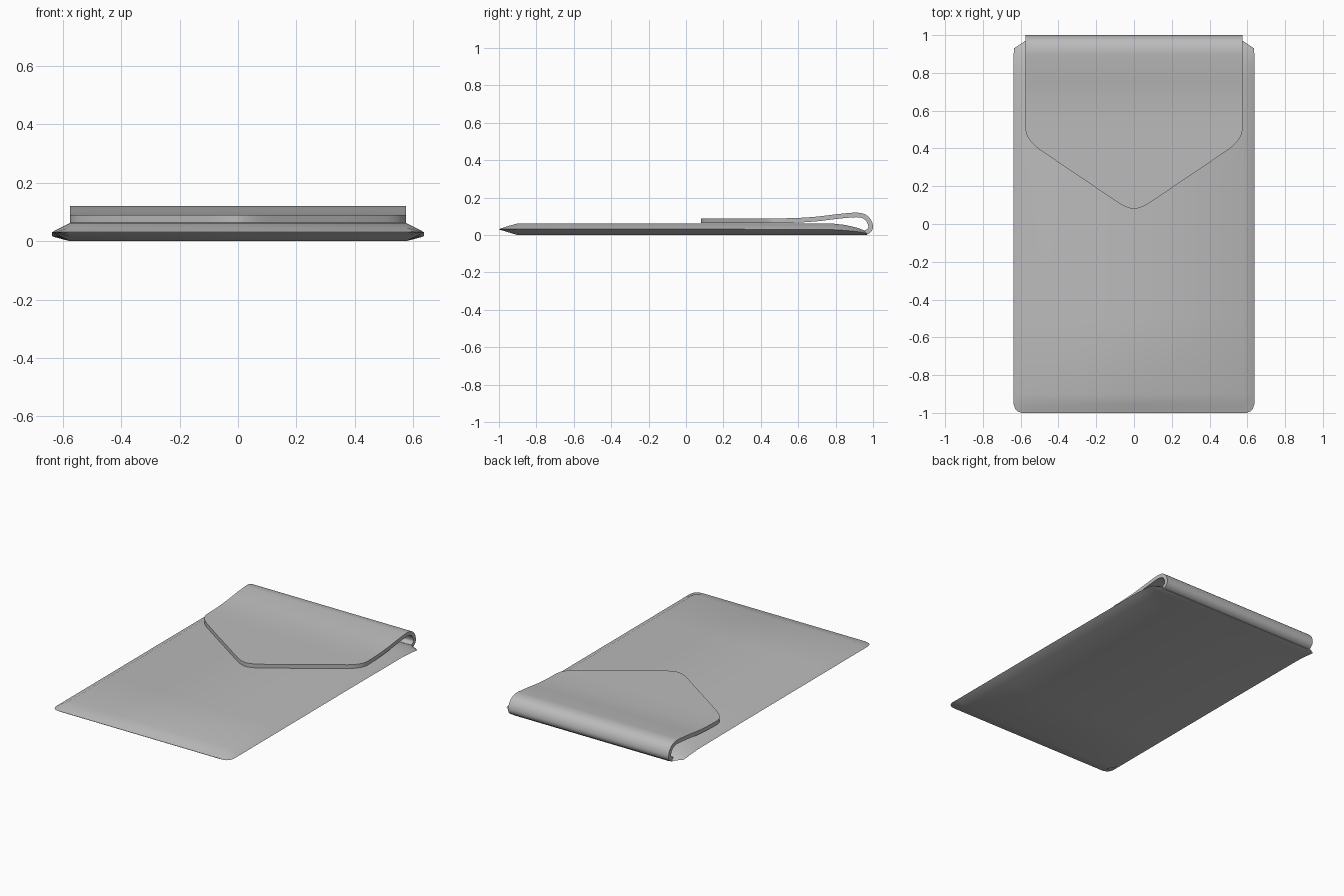
import bpy, math
from mathutils import Vector

if "Cube" in bpy.data.objects:
    bpy.data.objects.remove(bpy.data.objects["Cube"])

grey = bpy.data.materials.new("plain_grey")
grey.diffuse_color = (0.5, 0.5, 0.5, 1)
grey.use_nodes = True
grey.node_tree.nodes["Principled BSDF"].inputs["Base Color"].default_value = grey.diffuse_color


def loft(name, rings):
    """Skin closed rings of equal length and cap both ends."""
    n = len(rings[0])
    verts = [p for r in rings for p in r]
    faces = [(i * n + k, i * n + (k + 1) % n, (i + 1) * n + (k + 1) % n, (i + 1) * n + k)
             for i in range(len(rings) - 1) for k in range(n)]
    faces += [tuple(range(n))[::-1], tuple(range(len(verts) - n, len(verts)))]
    me = bpy.data.meshes.new(name)
    me.from_pydata(verts, [], faces)
    me.validate()
    ob = bpy.data.objects.new(name, me)
    bpy.context.collection.objects.link(ob)
    me.materials.append(grey)
    # consistent outward normals, then smooth shading with sharp edges
    bpy.ops.object.select_all(action='DESELECT')
    bpy.context.view_layer.objects.active = ob
    ob.select_set(True)
    bpy.ops.object.mode_set(mode='EDIT')
    bpy.ops.mesh.select_all(action='SELECT')
    bpy.ops.mesh.remove_doubles(threshold=0.0001)
    bpy.ops.mesh.normals_make_consistent(inside=False)
    bpy.ops.object.mode_set(mode='OBJECT')
    bpy.ops.object.shade_smooth_by_angle(angle=math.radians(32))
    return ob


def smooth_path(pts, steps=4):
    """Catmull-Rom curve through the points."""
    p = [Vector(q) for q in pts]
    p = [2 * p[0] - p[1]] + p + [2 * p[-1] - p[-2]]
    out = []
    for a, b, c, d in zip(p, p[1:], p[2:], p[3:]):
        for s in range(steps):
            t = s / steps
            out.append(0.5 * (2 * b + (c - a) * t + (2 * a - 5 * b + 4 * c - d) * t * t
                              + (3 * b - a - 3 * c + d) * t ** 3))
    return out + [p[-2]]


# Pouch body: stations of y, half width, bottom z, edge z, top z
stations = [
    (-1.0, .595, .030, .031, .032), (-.993, .615, .028, .031, .034),
    (-.98, .629, .024, .031, .038), (-.955, .637, .016, .031, .047),
    (-.90, .637, 0, .031, .062), (-.5, .637, 0, .031, .063),
    (.3, .637, 0, .031, .063), (.78, .637, 0, .029, .062),
    (.85, .637, 0, .025, .054), (.90, .637, 0, .020, .043),
    (.93, .635, 0, .016, .034), (.95, .606, 0, .012, .025),
    (.968, .578, 0, .006, .012),
]
rings = []
for y, w, zb, ze, zt in stations:
    s = min(.575, w - .02)
    rings.append([(-w, y, ze), (-s, y, zt), (0, y, zt), (s, y, zt),
                  (w, y, ze), (s, y, zb), (0, y, zb), (-s, y, zb)])
loft("pouch_body", rings)

# Flap: centre line curling from the back sheet over onto the front (y, z)
curl = smooth_path([(.935, .0128), (.96, .0135), (.98, .025), (.9875, .045),
                    (.978, .075), (.955, .098), (.92, .107), (.88, .106), (.8, .098),
                    (.7, .086), (.6, .079), (.5, .0765)])
path = [(p.x, p.y, .575) for p in curl]
# narrowing end with a rounded tip
for y, w in [(.465, .566), (.435, .546), (.40, .508), (.30, .362), (.20, .213),
             (.15, .140), (.125, .103), (.105, .072), (.09, .042), (.082, .018), (.08, .004)]:
    path.append((y, .0765, w))

T = .0125
rings = []
for i, (y, z, w) in enumerate(path):
    a, b = path[max(i - 1, 0)], path[min(i + 1, len(path) - 1)]
    d = Vector((b[0] - a[0], b[1] - a[1])).normalized()
    ny, nz = d.y * T, -d.x * T
    rings.append([(-w, y + ny, z + nz), (w, y + ny, z + nz),
                  (w, y - ny, z - nz), (-w, y - ny, z - nz)])
loft("closing_flap", rings)
